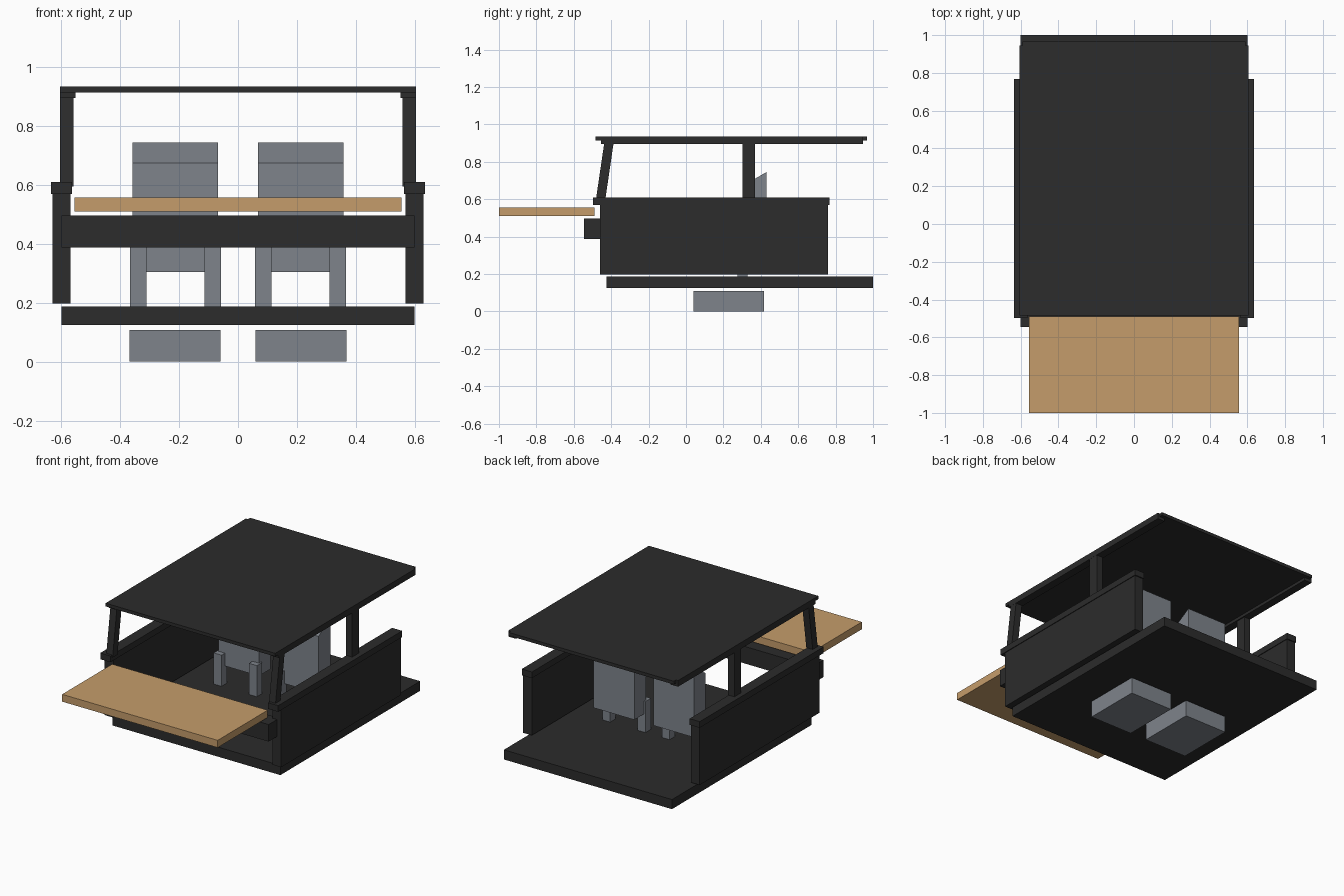
import bpy, bmesh

if "Cube" in bpy.data.objects:
    bpy.data.objects.remove(bpy.data.objects["Cube"])


def material(name, rgb):
    m = bpy.data.materials.new(name)
    m.diffuse_color = (*rgb, 1)
    m.use_nodes = True
    m.node_tree.nodes["Principled BSDF"].inputs["Base Color"].default_value = m.diffuse_color
    return m


DARK = material("charcoal", (0.025, 0.025, 0.025))
WOOD = material("light wood", (0.56, 0.335, 0.145))
GREY = material("slate grey", (0.21, 0.23, 0.26))


def prism(name, x0, x1, profile, mat):
    """Extrude a (y, z) profile from x0 to x1."""
    bm = bmesh.new()
    a = [bm.verts.new((x0, y, z)) for y, z in profile]
    b = [bm.verts.new((x1, y, z)) for y, z in profile]
    n = len(profile)
    bm.faces.new(a)
    bm.faces.new(b[::-1])
    for i in range(n):
        j = (i + 1) % n
        bm.faces.new((a[i], b[i], b[j], a[j]))
    bmesh.ops.recalc_face_normals(bm, faces=bm.faces)
    me = bpy.data.meshes.new(name)
    bm.to_mesh(me)
    bm.free()
    me.materials.append(mat)
    ob = bpy.data.objects.new(name, me)
    bpy.context.collection.objects.link(ob)
    return ob


def box(name, x0, x1, y0, y1, z0, z1, mat):
    return prism(name, x0, x1, [(y0, z0), (y1, z0), (y1, z1), (y0, z1)], mat)


# floor, front cross bar, wooden front shelf
box("floor", -0.6, 0.6, -0.425, 1.0, 0.125, 0.187, DARK)
box("front_bar", -0.6, 0.6, -0.545, -0.435, 0.387, 0.497, DARK)
box("front_shelf", -0.555, 0.555, -1.0, -0.49, 0.51, 0.557, WOOD)

# roof panel
box("roof", -0.605, 0.605, -0.485, 0.945, 0.914, 0.935, DARK)
box("roof_rear_lip", -0.59, 0.59, 0.945, 0.967, 0.914, 0.935, DARK)

for s, side in ((-1, "left"), (1, "right")):
    # side wall with a wider cap
    box(side + "_wall", s * 0.568, s * 0.63, -0.46, 0.76, 0.197, 0.575, DARK)
    box(side + "_wall_cap", s * 0.563, s * 0.635, -0.497, 0.767, 0.57, 0.61, DARK)
    # roof rail and posts
    box(side + "_roof_rail", s * 0.552, s * 0.605, -0.455, 0.945, 0.895, 0.916, DARK)
    prism(side + "_front_post", s * 0.558, s * 0.604,
          [(-0.482, 0.595), (-0.432, 0.595), (-0.385, 0.915), (-0.435, 0.915)], DARK)
    box(side + "_rear_post", s * 0.56, s * 0.604, 0.302, 0.37, 0.595, 0.915, DARK)
    # seat back with sloped top
    prism(side + "_seat_back", s * 0.068, s * 0.358,
          [(0.31, 0.305), (0.43, 0.305), (0.43, 0.745), (0.31, 0.675)], GREY)
    # seat legs
    for i, x in enumerate((0.058, 0.31)):
        box(f"{side}_seat_leg_{i + 1}", s * x, s * (x + 0.056), 0.275, 0.33, 0.187, 0.388, GREY)
    # block under the floor
    box(side + "_base_block", s * 0.06, s * 0.368, 0.04, 0.418, 0.0, 0.108, GREY)
